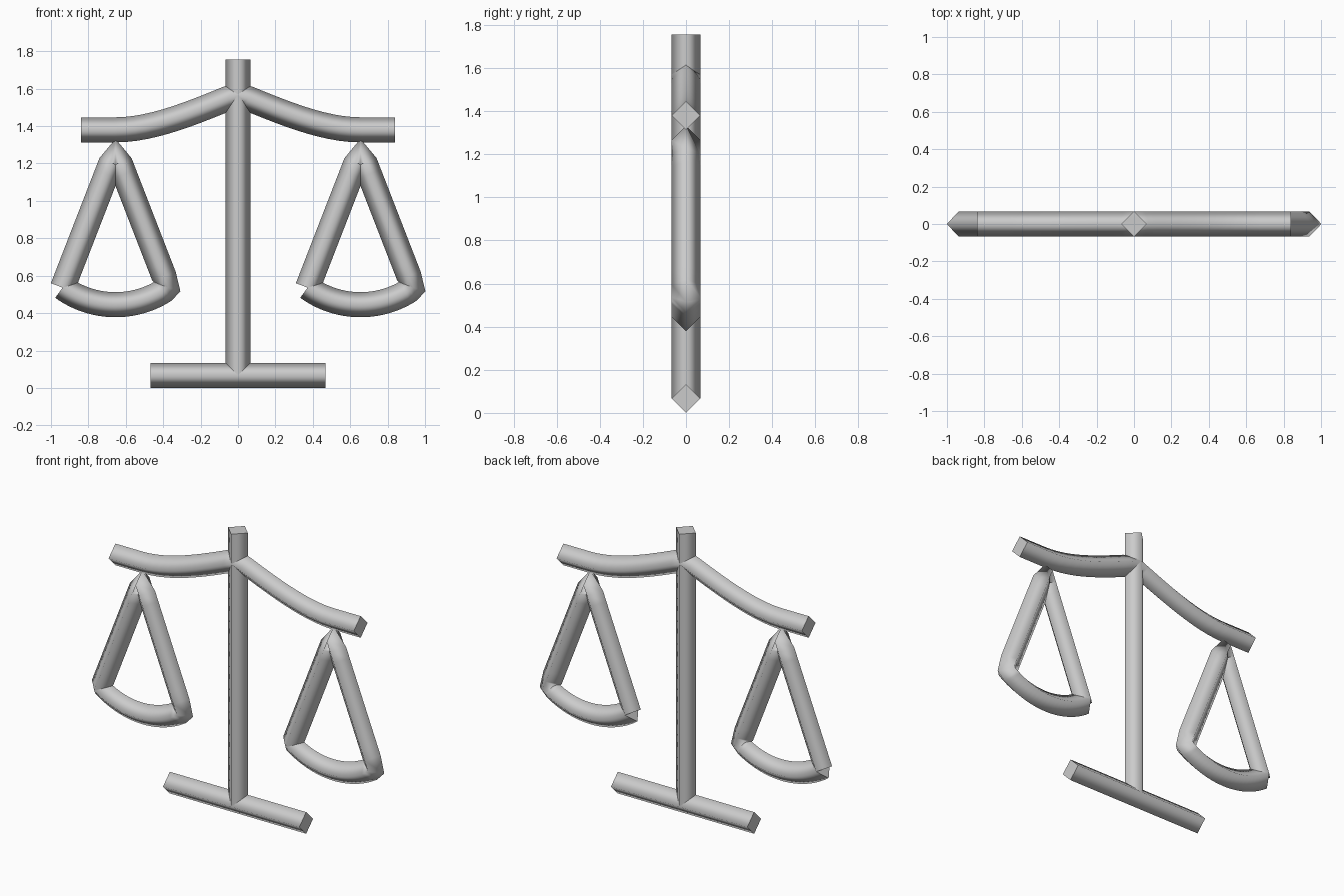
import bpy, math

if "Cube" in bpy.data.objects:
    bpy.data.objects.remove(bpy.data.objects["Cube"])

RADIUS = 0.067
metal = bpy.data.materials.new("grey_metal")
metal.diffuse_color = (0.6, 0.6, 0.6, 1)
metal.use_nodes = True
metal.node_tree.nodes["Principled BSDF"].inputs["Base Color"].default_value = metal.diffuse_color


def bar(name, points, x=0):
    """Four-sided smooth bar along (position, left handle, right handle) points in the XZ plane."""
    curve = bpy.data.curves.new(name, 'CURVE')
    curve.dimensions = '3D'
    curve.fill_mode = 'FULL'
    curve.bevel_depth = RADIUS
    curve.bevel_resolution = 0
    curve.use_fill_caps = True
    curve.resolution_u = 12
    spline = curve.splines.new('BEZIER')
    spline.bezier_points.add(len(points) - 1)
    for bp, (co, left, right) in zip(spline.bezier_points, points):
        bp.handle_left_type = bp.handle_right_type = 'FREE'
        bp.co = (*co, 0)
        bp.handle_left = (*(left or co), 0)
        bp.handle_right = (*(right or co), 0)
    spline.use_smooth = True
    curve.materials.append(metal)
    obj = bpy.data.objects.new(name, curve)
    obj.rotation_euler.x = math.radians(90)
    obj.location.x = x
    bpy.context.collection.objects.link(obj)
    return obj


def straight(name, a, b):
    """Straight bar between two points."""
    third = lambda p, q: tuple(u + (v - u) / 3 for u, v in zip(p, q))
    return bar(name, [(a, a, third(a, b)), (b, third(b, a), b)])


# Base and central post
straight("base", (-0.467, RADIUS), (0.467, RADIUS))
straight("post", (0, RADIUS), (0, 1.755))

# Balance beam, sagging from the post to level ends
bar("beam", [
    ((-0.84, 1.38), None, (-0.78, 1.38)),
    ((-0.655, 1.38), (-0.72, 1.38), (-0.45, 1.38)),
    ((0, 1.57), (-0.22, 1.48), (0.22, 1.48)),
    ((0.655, 1.38), (0.45, 1.38), (0.72, 1.38)),
    ((0.84, 1.38), (0.78, 1.38), None)])

# Hanging pans: two legs from an apex and a curved bowl, open at the left corner
apex, left, right, bottom = (0, 1.265), (-0.283, 0.536), (0.283, 0.536), (0, 0.445)


def mix(p, q, t):
    return (p[0] + (q[0] - p[0]) * t, p[1] + (q[1] - p[1]) * t)


for side, x in (("left", -0.655), ("right", 0.655)):
    bar(side + "_pan", [
        (left, None, mix(left, apex, 1 / 3)),
        (apex, mix(apex, left, 1 / 3), mix(apex, right, 1 / 3)),
        (right, mix(right, apex, 1 / 3), (0.2, 0.476)),
        (bottom, (0.1, 0.445), (-0.1, 0.445)),
        (left, (-0.2, 0.476), None)], x)

# Turn the bars into meshes
for obj in list(bpy.context.collection.objects):
    obj.select_set(True)
    bpy.context.view_layer.objects.active = obj
bpy.ops.object.convert(target='MESH')
